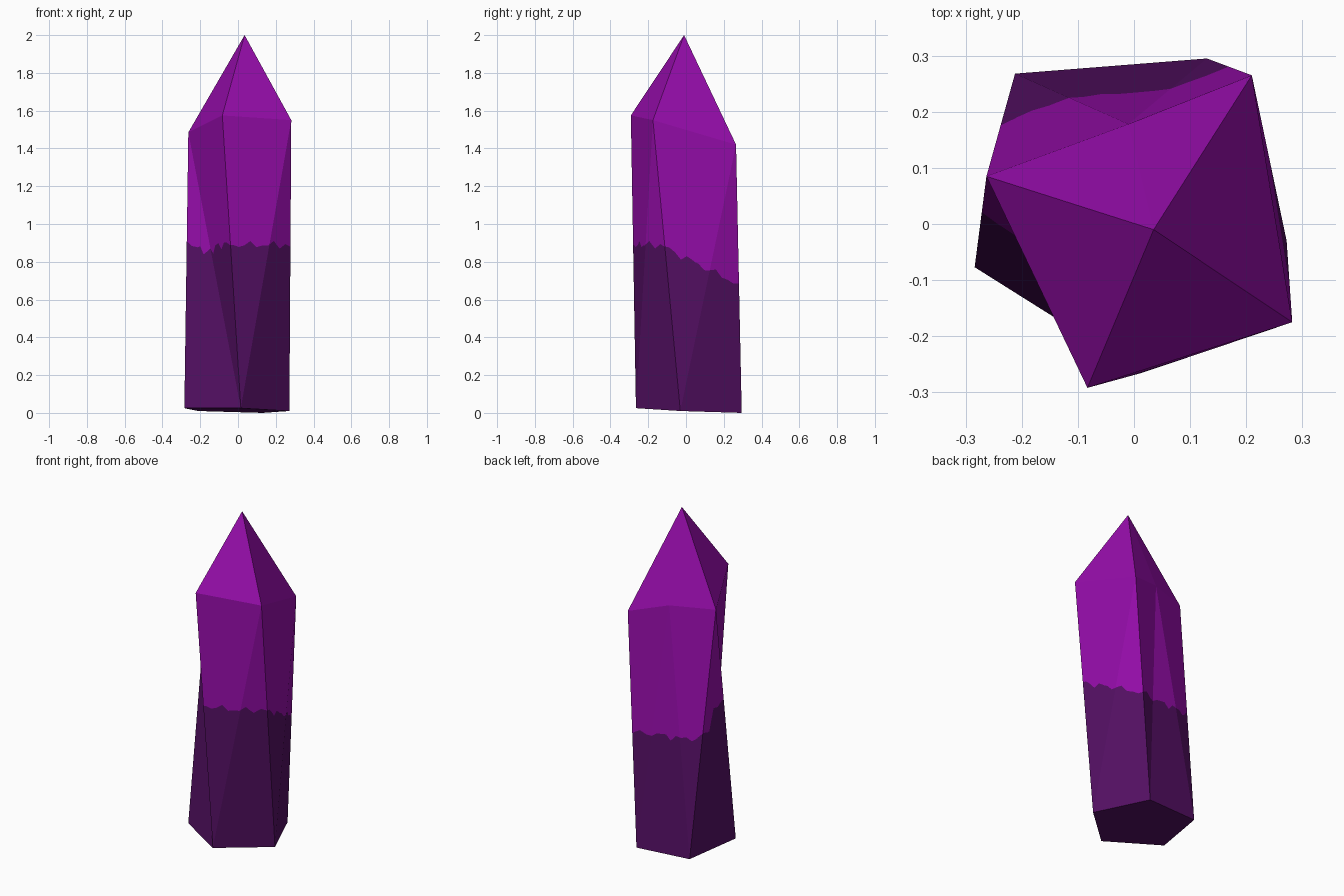
import bpy, bmesh, math
from mathutils import Vector

if "Cube" in bpy.data.objects:
    bpy.data.objects.remove(bpy.data.objects["Cube"])

# Two flat colours
def make_mat(name, rgb):
    m = bpy.data.materials.new(name)
    m.diffuse_color = (*rgb, 1)
    m.use_nodes = True
    m.node_tree.nodes["Principled BSDF"].inputs["Base Color"].default_value = m.diffuse_color
    return m

dark = make_mat("dark purple", (0.090, 0.005, 0.128))
bright = make_mat("bright purple", (0.305, 0.004, 0.405))

# Twisted five-sided crystal: base ring, shoulder ring and off-centre tip
base = [(0.015, -0.265, 0.025), (0.272, -0.03, 0.01), (0.13, 0.295, 0.0),
        (-0.212, 0.268, 0.01), (-0.284, -0.077, 0.025)]
shoulder = [(-0.083, -0.292, 1.575), (0.282, -0.175, 1.55), (0.21, 0.265, 1.42),
            (-0.01, 0.178, 1.48), (-0.263, 0.085, 1.485)]
tip = (0.035, -0.01, 2.0)
# per side: True puts the crease from the base start to the shoulder end
rising_crease = [True, True, True, False, False]

bm = bmesh.new()
b = [bm.verts.new(p) for p in base]
s = [bm.verts.new(p) for p in shoulder]
t = bm.verts.new(tip)
for i in range(5):
    j = (i + 1) % 5
    if i == 4:      # hollow side, creased between first base and last shoulder corner
        bm.faces.new((b[4], b[0], s[4]))
        bm.faces.new((b[0], s[0], s[4]))
    elif rising_crease[i]:
        bm.faces.new((b[i], b[j], s[j]))
        bm.faces.new((b[i], s[j], s[i]))
    else:
        bm.faces.new((b[i], b[j], s[j]))
        bm.faces.new((b[i], s[j], s[i])) if i != 3 else bm.faces.new((b[3], s[4], s[3]))
    bm.faces.new((s[i], s[j], t))
bm.faces.new(b[::-1])

# Wavy height where the dark foot meets the bright top (lower at the back)
def above_line(p):
    a = math.atan2(p.y, p.x)
    line = min(0.89, 0.82 - 0.5 * p.y)
    if p.x < -0.2 and p.y < 0.1:
        line = 0.89
    line += 0.014 * math.sin(13 * a) + 0.009 * math.sin(23 * a + 1)
    return p.z - line

# Thin upright slices so the colour line can follow the wave
for axis in (Vector((1, 0, 0)), Vector((0, 1, 0))):
    for k in range(-9, 10):
        bmesh.ops.bisect_plane(bm, geom=bm.verts[:] + bm.edges[:] + bm.faces[:],
                               plane_co=axis * (k * 0.031 + 0.004), plane_no=axis)

# Cut the faces along the colour line
cuts = []
for e in bm.edges[:]:
    f0, f1 = above_line(e.verts[0].co), above_line(e.verts[1].co)
    if f0 * f1 < 0:
        lo, hi = 0.0, 1.0
        p0, p1 = e.verts[0].co.copy(), e.verts[1].co.copy()
        for _ in range(30):
            mid = (lo + hi) / 2
            if above_line(p0.lerp(p1, mid)) * f0 > 0:
                lo = mid
            else:
                hi = mid
        cuts.append(bmesh.utils.edge_split(e, e.verts[0], min(max(lo, 0.001), 0.999))[1])
bmesh.ops.connect_verts(bm, verts=cuts)
bmesh.ops.recalc_face_normals(bm, faces=bm.faces[:])

# Colour by height relative to the wavy line
for f in bm.faces:
    f.material_index = 1 if above_line(f.calc_center_median()) > 0 else 0
    f.smooth = False

me = bpy.data.meshes.new("crystal")
bm.to_mesh(me)
bm.free()
me.materials.append(dark)
me.materials.append(bright)
crystal = bpy.data.objects.new("crystal", me)
bpy.context.collection.objects.link(crystal)
